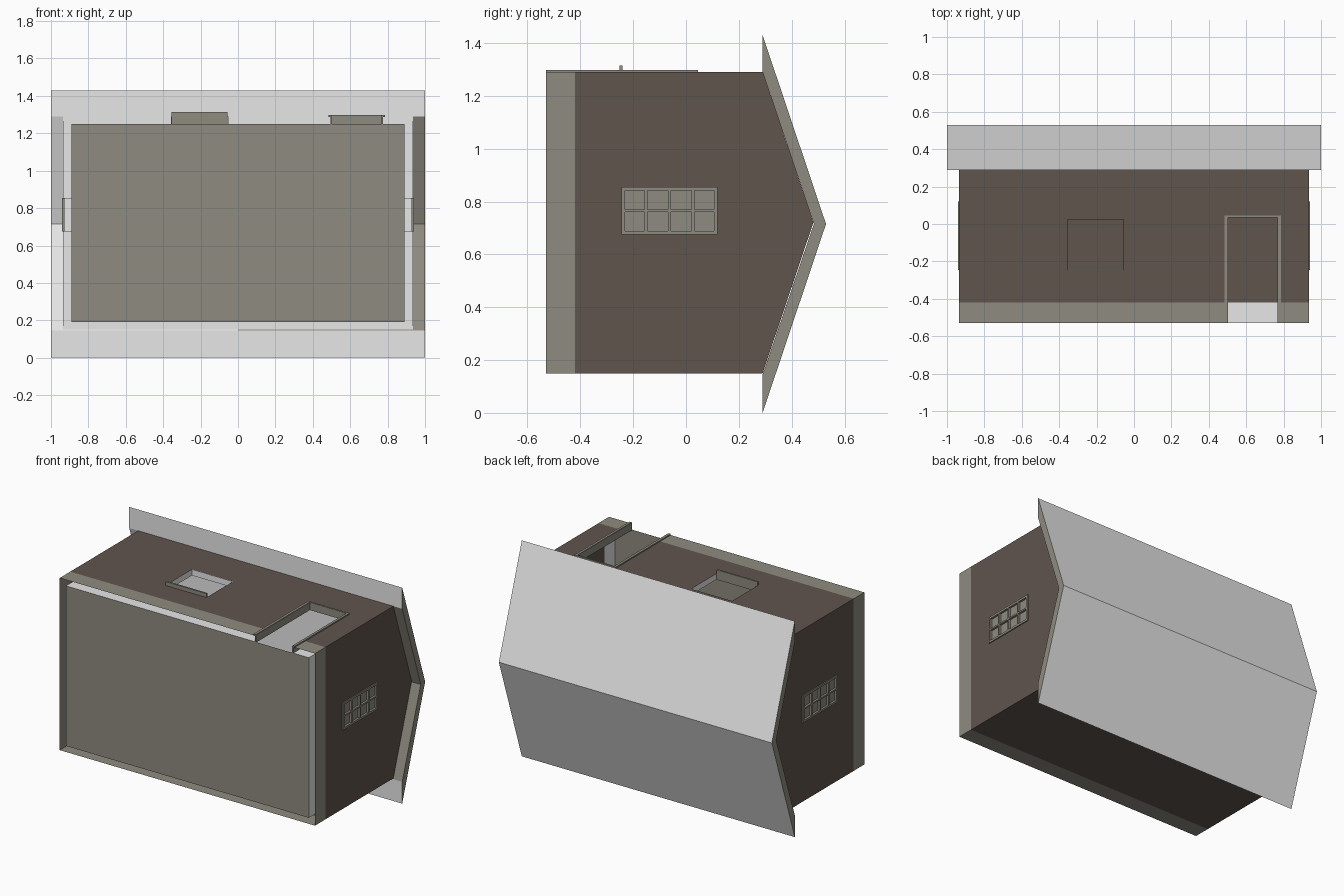
import bpy, bmesh

if "Cube" in bpy.data.objects:
    bpy.data.objects.remove(bpy.data.objects["Cube"])

def mat(name, c):
    m = bpy.data.materials.new(name)
    m.diffuse_color = (*c, 1)
    m.use_nodes = True
    m.node_tree.nodes["Principled BSDF"].inputs["Base Color"].default_value = m.diffuse_color
    return m

BROWN = mat("brown_wall", (0.12, 0.089, 0.076))
STONE = mat("olive_stone", (0.275, 0.258, 0.216))
PALE = mat("pale_grey", (0.8, 0.8, 0.8))

BASE, FLOOR, EAVE = -0.42, -0.53, 0.29      # heights along y
ZB, ZT, ZM, XW = 0.15, 1.29, 0.72, 0.935    # outer shell
IB, IT, IX = 0.19, 1.25, 0.89               # inner shell
DOOR = (0.50, 0.77, FLOOR, 0.037)           # x0, x1, y0, y1
WIN = (-0.355, -0.055, -0.24, 0.025)
SIDE = (0.675, 0.855, -0.245, 0.12)         # z0, z1, y0, y1

def finish(name, bm, mats):
    me = bpy.data.meshes.new(name)
    bm.to_mesh(me)
    bm.free()
    for m in mats:
        me.materials.append(m)
    ob = bpy.data.objects.new(name, me)
    bpy.context.collection.objects.link(ob)
    return ob

def box(name, x, y, z, m):
    bm = bmesh.new()
    bmesh.ops.create_cube(bm, size=1)
    for v in bm.verts:
        v.co = [a[0] + (c + 0.5) * (a[1] - a[0]) for a, c in zip((x, y, z), v.co)]
    return finish(name, bm, [m])

def wall(name, u0, u1, place, outward, base_mat, holes=()):
    """Thin wall in u (sideways) and y (house height), cut by openings."""
    bm = bmesh.new()
    us = sorted({u0, u1, *[h[i] for h in holes for i in (0, 1)]})
    ys = sorted({FLOOR, BASE, EAVE, *[h[i] for h in holes for i in (2, 3)]})
    verts = {(u, y): bm.verts.new(place(u, y)) for u in us for y in ys}
    for a, b in zip(us, us[1:]):
        for c, d in zip(ys, ys[1:]):
            cu, cy = (a + b) / 2, (c + d) / 2
            if any(h[0] < cu < h[1] and h[2] < cy < h[3] for h in holes):
                continue
            f = bm.faces.new([verts[k] for k in ((a, c), (b, c), (b, d), (a, d))])
            f.material_index = 1 if cy < BASE else 0
            f.normal_update()
            if f.normal.dot(outward) < 0:
                f.normal_flip()
    bmesh.ops.delete(bm, geom=[v for v in bm.verts if not v.link_faces], context='VERTS')
    return finish(name, bm, [BROWN, base_mat])

def poly(name, pts, m):
    bm = bmesh.new()
    bm.faces.new([bm.verts.new(p) for p in pts])
    return finish(name, bm, [m])

# Door and window walls, outer skin then inner lining
from mathutils import Vector as V
wall("front_wall", -XW, XW, lambda u, y: (u, y, ZT), V((0, 0, 1)), STONE, (DOOR, WIN))
wall("front_lining", -IX, IX, lambda u, y: (u, y, IT), V((0, 0, -1)), PALE, (DOOR, WIN))
wall("rear_wall", -XW, XW, lambda u, y: (u, y, ZB), V((0, 0, -1)), STONE)
wall("rear_lining", -IX, IX, lambda u, y: (u, y, IB), V((0, 0, 1)), PALE)

# Floor and ceiling
poly("floor", [(-IX, FLOOR, IB), (IX, FLOOR, IB), (IX, FLOOR, IT), (-IX, FLOOR, IT)], STONE)
poly("ceiling", [(-XW, EAVE, ZB), (XW, EAVE, ZB), (XW, EAVE, ZT), (-XW, EAVE, ZT)], PALE)

# Side walls, gables and paned side windows
for s, side in ((-1, "left"), (1, "right")):
    wall(side + "_wall", ZB, ZT, lambda u, y: (s * XW, y, u), V((s, 0, 0)), STONE, (SIDE,))
    wall(side + "_lining", IB, IT, lambda u, y: (s * IX, y, u), V((-s, 0, 0)), PALE, (SIDE,))
    tri = [(s * XW, EAVE, ZT), (s * XW, EAVE, ZB), (s * XW, 0.482, ZM)]
    poly(side + "_gable", tri if s > 0 else tri[::-1], BROWN)
    z0, z1, y0, y1 = SIDE
    bar = sorted((s * 0.925, s * 0.942))
    box(side + "_window_glass", sorted((s * 0.924, s * 0.928)), (y0, y1), (z0, z1), STONE)
    for i in range(5):
        w = 0.014 if i in (0, 4) else 0.010
        y = y0 + (y1 - y0 - w) * i / 4
        box(f"{side}_window_rail_{i}", bar, (y, y + w), (z0, z1), STONE)
    for i in range(3):
        w = 0.014 if i != 1 else 0.010
        z = z0 + (z1 - z0 - w) * i / 2
        box(f"{side}_window_stile_{i}", bar, (y0, y1), (z, z + w), STONE)
    gap = sorted((s * IX, s * 0.925))
    for n, y in (("sill", y0), ("head", y1 - 0.004)):
        box(f"{side}_window_{n}_reveal", gap, (y, y + 0.004), (z0, z1), PALE)
    for n, z in (("low", z0), ("high", z1 - 0.004)):
        box(f"{side}_window_{n}_reveal", gap, (y0, y1), (z, z + 0.004), PALE)

# Door frame
x0, x1, y0, y1 = DOOR
for n, a, b in (("left", x0 - 0.006, x0 + 0.002), ("right", x1 - 0.002, x1 + 0.006)):
    box(f"door_jamb_{n}", (a, b), (FLOOR, y1), (IT - 0.004, 1.296), STONE)
box("door_lintel", (x0, x1), (y1 - 0.002, y1 + 0.006), (IT - 0.004, 1.296), STONE)
box("door_trim_left", (0.483, x0), (FLOOR, 0.046), (1.287, 1.298), STONE)
box("door_trim_right", (x1, 0.786), (FLOOR, 0.046), (1.287, 1.298), STONE)
box("door_trim_top", (0.483, 0.786), (y1, 0.046), (1.287, 1.298), STONE)

# Open front window with projecting sill
x0, x1, y0, y1 = WIN
box("window_sill", (x0, x1), (-0.252, -0.24), (IT, 1.315), STONE)
box("window_head", (x0, x1), (y1, y1 + 0.003), (IT, ZT), PALE)
for n, x in (("left", x0 - 0.003), ("right", x1)):
    box(f"window_reveal_{n}", (x, x + 0.003), (y0, y1), (IT, ZT), PALE)

# Roof: folded slab with flat-cut eaves, stone ends
prof = [(EAVE, 0.0), (0.53, ZM - 0.005), (EAVE, 1.43), (EAVE, ZT), (0.484, ZM - 0.005), (EAVE, ZB - 0.005)]
bm = bmesh.new()
rings = [[bm.verts.new((x, y, z)) for y, z in prof] for x in (-1, 0, 1)]
for k in (0, 1):
    for i in range(6):
        j = (i + 1) % 6
        f = bm.faces.new((rings[k][i], rings[k][j], rings[k + 1][j], rings[k + 1][i]))
        f.material_index = 1 if k == 1 and i in (3, 4) else 0
for r in (rings[0], rings[2]):
    for q in ((0, 1, 4, 5), (1, 2, 3, 4)):
        bm.faces.new([r[i] for i in q]).material_index = 1
bmesh.ops.recalc_face_normals(bm, faces=bm.faces)
finish("roof", bm, [PALE, STONE])
